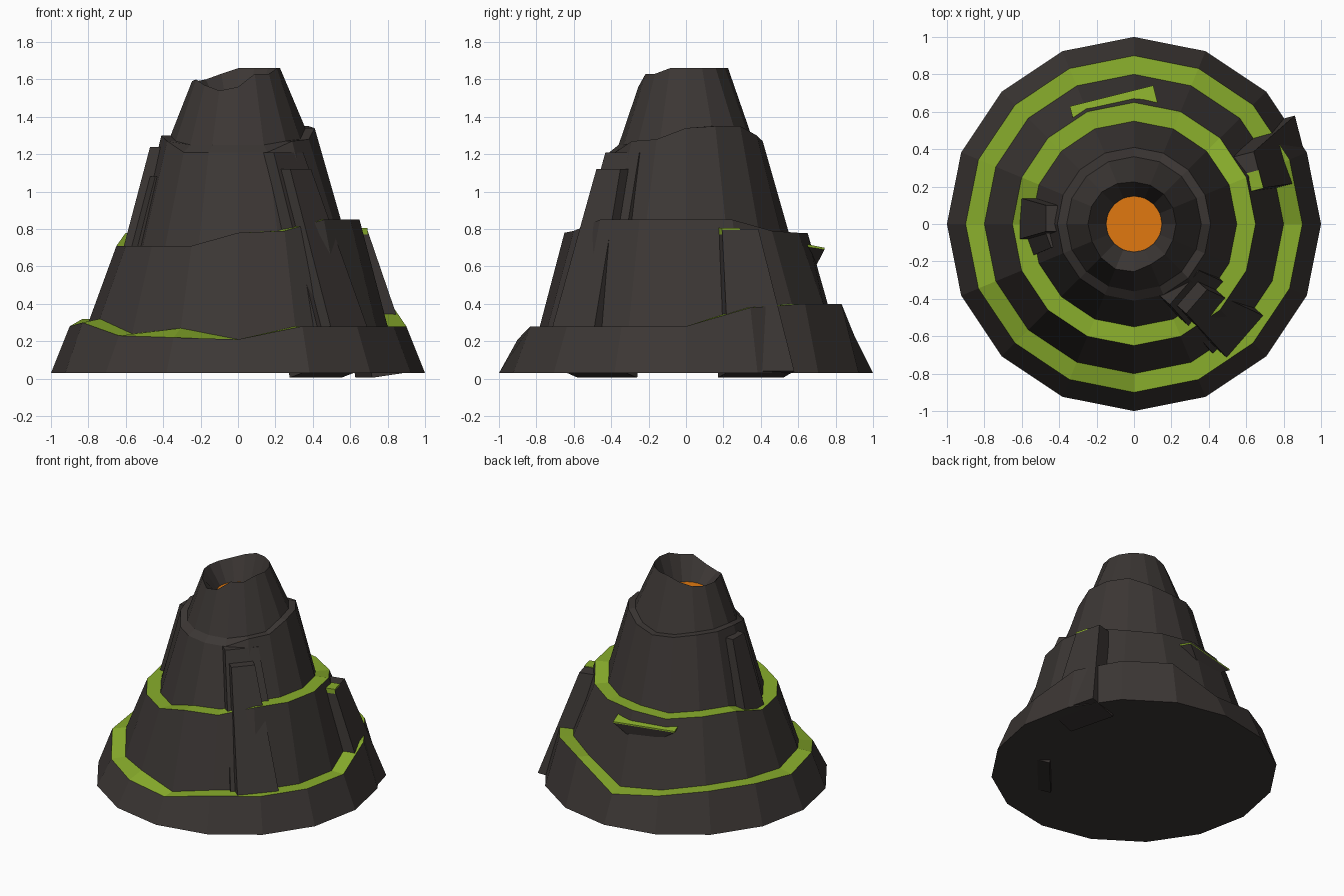
import bpy, bmesh
from math import cos, sin, radians, pi
from mathutils import Vector

if "Cube" in bpy.data.objects:
    bpy.data.objects.remove(bpy.data.objects["Cube"])


def material(name, rgb):
    m = bpy.data.materials.new(name)
    m.diffuse_color = (*rgb, 1)
    m.use_nodes = True
    m.node_tree.nodes["Principled BSDF"].inputs["Base Color"].default_value = m.diffuse_color
    return m


ROCK = material("rock", (0.045, 0.038, 0.035))
MOSS = material("moss", (0.25, 0.42, 0.025))
LAVA = material("lava", (0.75, 0.19, 0.005))
N = 16


def finish(name, bm, mats):
    bmesh.ops.recalc_face_normals(bm, faces=bm.faces)
    me = bpy.data.meshes.new(name)
    bm.to_mesh(me)
    bm.free()
    for m in mats:
        me.materials.append(m)
    ob = bpy.data.objects.new(name, me)
    bpy.context.collection.objects.link(ob)
    return ob


def ring(bm, r, z):
    """16-gon ring; r and z may be a number or one value per corner."""
    rs = r if isinstance(r, list) else [r] * N
    zs = z if isinstance(z, list) else [z] * N
    return [bm.verts.new((rs[k] * cos(2 * pi * k / N), rs[k] * sin(2 * pi * k / N), zs[k]))
            for k in range(N)]


def slab(name, angle, top, bottom, mat=ROCK):
    """Tapered block. top / bottom = (x, y of outer edge centre, outer z, inner z, depth, width)."""
    a = radians(angle)
    n, t = Vector((cos(a), sin(a), 0)), Vector((-sin(a), cos(a), 0))
    bm = bmesh.new()
    loops = []
    for x, y, zo, zi, d, w in (bottom, top):
        o, i = Vector((x, y, zo)), Vector((x, y, zi)) - n * d
        loops.append([bm.verts.new(p) for p in
                      (o - t * w / 2, o + t * w / 2, i + t * w / 2, i - t * w / 2)])
    b, u = loops
    bm.faces.new(b)
    bm.faces.new(u)
    for k in range(4):
        j = (k + 1) % 4
        bm.faces.new((b[k], b[j], u[j], u[k]))
    return finish(name, bm, [mat])


# Uneven ledge heights, counter-clockwise from +x
t1_out = [.28, .38, .40, .40, .23, .28, .32, .32, .28, .30, .23, .22, .21, .28, .28, .28]
t1_in = [.28, .38, .40, .38, .25, .28, .32, .32, .30, .32, .24, .27, .21, .28, .28, .28]
t2 = [.85, .85, .79, .78, .78, .76, .78, .78, .71, .71, .71, .71, .78, .79, .85, .85]
t3 = [1.34, 1.35, 1.35, 1.30, 1.27, 1.28, 1.30, 1.30, 1.30, 1.27, 1.21, 1.21, 1.21, 1.21, 1.27, 1.28]
t3_in = [max(z, 1.25) for z in t3]
rim = [1.66, 1.66, 1.66, 1.66, 1.66, 1.63, 1.60, 1.59, 1.59, 1.60, 1.57, 1.54, 1.56, 1.63, 1.63, 1.66]
rim_r = [.225 + (1.66 - z) * .3 for z in rim]

# Stepped mountain with mossy ledges and crater
bm = bmesh.new()
rings = [ring(bm, r, z) for r, z in (
    (1, .03), (.9, t1_out), (.8, t1_in), (.65, t2), (.55, t2),
    (.41, t3), (.36, t3_in), (rim_r, rim), (.15, 1.45))]
bm.faces.new(rings[0])
bm.faces.new(rings[-1])
for i in range(len(rings) - 1):
    for k in range(N):
        j = (k + 1) % N
        f = bm.faces.new((rings[i][k], rings[i][j], rings[i + 1][j], rings[i + 1][k]))
        f.material_index = 1 if i in (1, 3) else 0
finish("mountain", bm, [ROCK, MOSS])

# Lava pool
bm = bmesh.new()
bmesh.ops.create_circle(bm, cap_ends=True, segments=24, radius=.148)
finish("lava_pool", bm, [LAVA]).location.z = 1.455

# Front-right buttress in two layers
slab("front_buttress_wide", -41, (.27, -.34, 1.21, 1.21, .12, .24), (.61, -.59, .08, .005, .26, .42))
slab("front_buttress_narrow", -41, (.335, -.415, 1.12, 1.12, .14, .17), (.66, -.65, .06, .06, .15, .33))

# Right-back buttress with moss on its top
slab("side_buttress", 14.5, (.665, .29, .80, .80, .14, .20), (.905, .405, .04, .005, .24, .36))
slab("side_buttress_moss", 14.5, (.68, .24, .805, .805, .09, .10), (.68, .24, .77, .77, .09, .10), MOSS)

# Left upper buttress and thinner companion
slab("left_buttress", 180, (-.47, .03, 1.24, 1.24, .06, .14), (-.61, .03, .71, .71, .14, .22))
slab("left_buttress_thin", 200, (-.46, -.08, 1.08, 1.08, .06, .10), (-.56, -.10, .71, .71, .10, .14))

# Overhanging mossy shelf at the back
slab("back_shelf", 104, (-.12, .685, .69, .71, .13, .46), (-.10, .67, .61, .61, .10, .24))
slab("back_shelf_moss", 104, (-.12, .685, .70, .725, .13, .46), (-.12, .685, .69, .71, .13, .46), MOSS)
